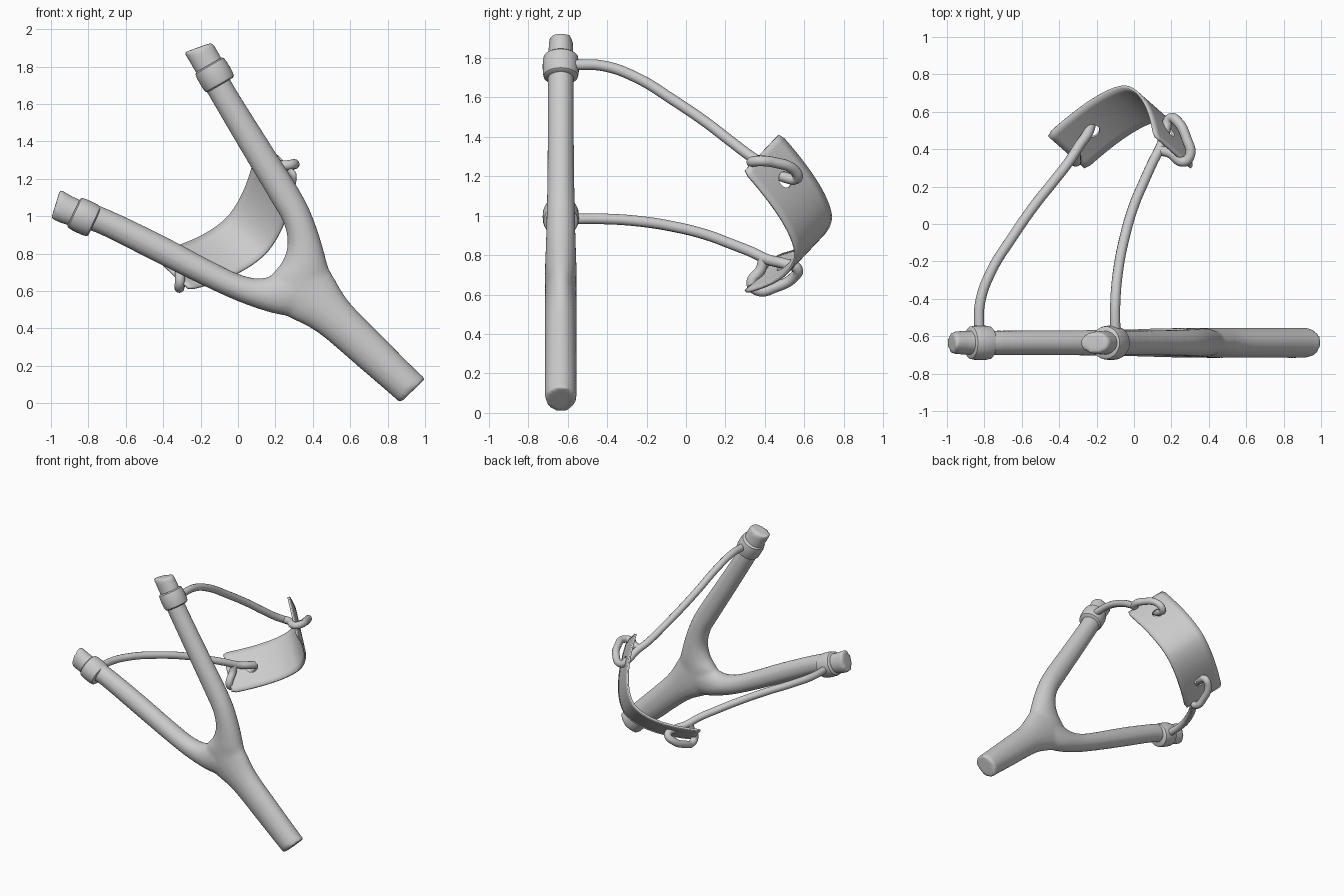
import bpy, bmesh, math
from mathutils import Vector, Matrix

if "Cube" in bpy.data.objects:
    bpy.data.objects.remove(bpy.data.objects["Cube"])

FORK_Y = -0.635
# symmetry frame of the slingshot: across the fork, along the handle, backwards
O = Vector((-0.03, 0, 0.97))
C = Vector((0.68, 0, 0.73)).normalized()
D = Vector((-C.z, 0, C.x))
Y = Vector((0, 1, 0))


def mirror(p):
    return p - 2 * (p - O).dot(C) * C


def finish(ob, angle=40):
    bpy.ops.object.select_all(action='DESELECT')
    ob.select_set(True)
    bpy.context.view_layer.objects.active = ob
    bpy.ops.object.shade_smooth_by_angle(angle=math.radians(angle))


def add(name, bm):
    bmesh.ops.recalc_face_normals(bm, faces=bm.faces)
    me = bpy.data.meshes.new(name)
    bm.to_mesh(me)
    bm.free()
    ob = bpy.data.objects.new(name, me)
    bpy.context.collection.objects.link(ob)
    return ob


def catmull(rows, steps=4):
    out = []
    for i in range(len(rows) - 1):
        a, b, c, d = (rows[max(0, min(len(rows) - 1, i + k))] for k in (-1, 0, 1, 2))
        for s in range(steps):
            t = s / steps
            out.append([0.5 * (2 * q + (r - p) * t + (2 * p - 5 * q + 4 * r - w) * t * t
                               + (3 * q - p - 3 * r + w) * t ** 3)
                        for p, q, r, w in zip(a, b, c, d)])
    return out + [rows[-1]]


def loft(bm, sections, n=24):
    """Each section: two outline points (x, z, x, z) and a half thickness."""
    rings = []
    for x0, z0, x1, z1, t in catmull(sections):
        mid = Vector(((x0 + x1) / 2, FORK_Y, (z0 + z1) / 2))
        half = Vector(((x1 - x0) / 2, 0, (z1 - z0) / 2))
        rings.append([bm.verts.new(mid + half * math.cos(a) + Y * t * math.sin(a))
                      for a in (2 * math.pi * k / n for k in range(n))])
    for r, s in zip(rings, rings[1:]):
        for k in range(n):
            bm.faces.new((r[k], r[(k + 1) % n], s[(k + 1) % n], s[k]))
    bm.faces.new(rings[0])
    bm.faces.new(rings[-1])


# forked frame: two arms and a handle merged into one smooth body
bm = bmesh.new()
loft(bm, [(-1.0, 0.985, -0.95, 1.145, 0.06), (-0.91, 0.95, -0.85, 1.09, 0.065),
          (-0.755, 0.91, -0.70, 1.04, 0.066), (-0.47, 0.768, -0.40, 0.897, 0.067),
          (-0.2, 0.635, -0.14, 0.76, 0.07), (0.01, 0.54, 0.02, 0.685, 0.074),
          (0.19, 0.48, 0.14, 0.67, 0.078), (0.32, 0.46, 0.27, 0.72, 0.08)])
loft(bm, [(-0.29, 1.875, -0.135, 1.93, 0.06), (-0.225, 1.765, -0.08, 1.83, 0.065),
          (-0.16, 1.65, -0.035, 1.72, 0.066), (0.01, 1.36, 0.145, 1.43, 0.067),
          (0.18, 1.075, 0.31, 1.17, 0.07), (0.245, 0.96, 0.385, 1.03, 0.073),
          (0.265, 0.85, 0.44, 0.88, 0.076), (0.235, 0.754, 0.48, 0.735, 0.08),
          (0.17, 0.66, 0.5, 0.67, 0.08), (0.2, 0.52, 0.52, 0.62, 0.08)])
loft(bm, [(0.865, 0.0, 1.005, 0.134, 0.075), (0.835, 0.03, 0.965, 0.165, 0.081),
          (0.66, 0.18, 0.79, 0.34, 0.081), (0.43, 0.375, 0.6, 0.535, 0.081),
          (0.28, 0.455, 0.52, 0.66, 0.081), (0.2, 0.5, 0.47, 0.75, 0.08)])
frame = add("forked_frame", bm)
m = frame.modifiers.new("merge", 'REMESH')
m.mode, m.voxel_size, m.use_smooth_shade = 'VOXEL', 0.014, True
m = frame.modifiers.new("soften", 'SMOOTH')
m.factor, m.iterations = 0.5, 6
finish(frame, 50)


# binding collars round the fork tips
def collar(name, centre, axis):
    prof = [(0.0, -0.062), (0.078, -0.062), (0.087, -0.055), (0.091, -0.035), (0.092, 0),
            (0.091, 0.035), (0.087, 0.055), (0.078, 0.062), (0.0, 0.062)]
    bm = bmesh.new()
    vs = [bm.verts.new((r, 0, z)) for r, z in prof]
    es = [bm.edges.new(e) for e in zip(vs, vs[1:])]
    bmesh.ops.spin(bm, geom=vs + es, cent=(0, 0, 0), axis=(0, 0, 1),
                   angle=2 * math.pi, steps=36)
    bmesh.ops.remove_doubles(bm, verts=bm.verts, dist=1e-4)
    rot = Vector(axis).to_track_quat('Z', 'Y').to_matrix().to_4x4()
    bm.transform(Matrix.Translation(centre) @ rot)
    finish(add(name, bm))


collar("collar_left", (-0.822, FORK_Y, 0.995), (-0.9, 0, 0.43))
collar("collar_right", (-0.125, FORK_Y, 1.755), (-0.5, 0, 0.866))

# curved pouch strip, in a frame tilted to the fork
W = (0.84 * D + 0.54 * Y).normalized()
N = (-0.54 * D + 0.84 * Y).normalized()
mid = O - 0.105 * D + 0.645 * Y
M = Matrix((C, W, N)).transposed().to_4x4()
M.translation = mid


def depth(u):
    return -0.31 * abs(u / 0.42) ** 1.75


bm = bmesh.new()
NU, NW = 40, 8
grid = []
for i in range(NU + 1):
    u = -0.42 + 0.84 * i / NU
    hw = 0.166 - (0.012 if i in (0, NU) else 0)
    grid.append([bm.verts.new((u, hw * (2 * j / NW - 1), depth(u))) for j in range(NW + 1)])
for a, b in zip(grid, grid[1:]):
    for j in range(NW):
        bm.faces.new((a[j], b[j], b[j + 1], a[j + 1]))
bm.transform(M)
pouch = add("pouch", bm)
m = pouch.modifiers.new("thickness", 'SOLIDIFY')
m.thickness, m.offset = 0.014, 0

# holes punched near both pouch ends
bm = bmesh.new()
for s in (-1, 1):
    slope = (depth(0.31) - depth(0.29)) / 0.02
    nrm = Vector((-s * slope, 0, 1))
    T = Matrix.Translation((s * 0.3, 0, depth(0.3))) @ nrm.to_track_quat('Z', 'Y').to_matrix().to_4x4()
    bmesh.ops.create_cone(bm, cap_ends=True, segments=24, radius1=0.042, radius2=0.042,
                          depth=0.15, matrix=M @ T)
cutter = add("hole_cutter", bm)
m = pouch.modifiers.new("holes", 'BOOLEAN')
m.operation, m.object, m.solver = 'DIFFERENCE', cutter, 'EXACT'
finish(pouch)
bpy.ops.object.modifier_apply(modifier="thickness")
bpy.ops.object.modifier_apply(modifier="holes")
bpy.data.objects.remove(cutter)

# elastic cords: from collar, through the pouch hole, looped round its end
path = [Vector(p) for p in [
    (-0.1, -0.58, 1.765), (-0.1, -0.42, 1.76), (-0.085, -0.25, 1.70), (-0.05, -0.07, 1.59),
    (0.0, 0.1, 1.475), (0.055, 0.23, 1.375), (0.1, 0.33, 1.30), (0.145, 0.42, 1.245),
    (0.168, 0.5, 1.195), (0.192, 0.563, 1.19), (0.235, 0.545, 1.235), (0.283, 0.45, 1.27),
    (0.3, 0.37, 1.278), (0.265, 0.333, 1.272), (0.19, 0.38, 1.268), (0.13, 0.395, 1.26)]]
for name, pts in (("cord_right", path), ("cord_left", [mirror(p) for p in path])):
    cu = bpy.data.curves.new(name, 'CURVE')
    cu.dimensions = '3D'
    cu.bevel_depth, cu.bevel_resolution, cu.resolution_u = 0.027, 4, 8
    cu.use_fill_caps = True
    sp = cu.splines.new('BEZIER')
    sp.bezier_points.add(len(pts) - 1)
    for bp, p in zip(sp.bezier_points, pts):
        bp.co = p
        bp.handle_left_type = bp.handle_right_type = 'AUTO'
    ob = bpy.data.objects.new(name, cu)
    bpy.context.collection.objects.link(ob)
    bpy.ops.object.select_all(action='DESELECT')
    ob.select_set(True)
    bpy.context.view_layer.objects.active = ob
    bpy.ops.object.convert(target='MESH')
    finish(bpy.context.object)
